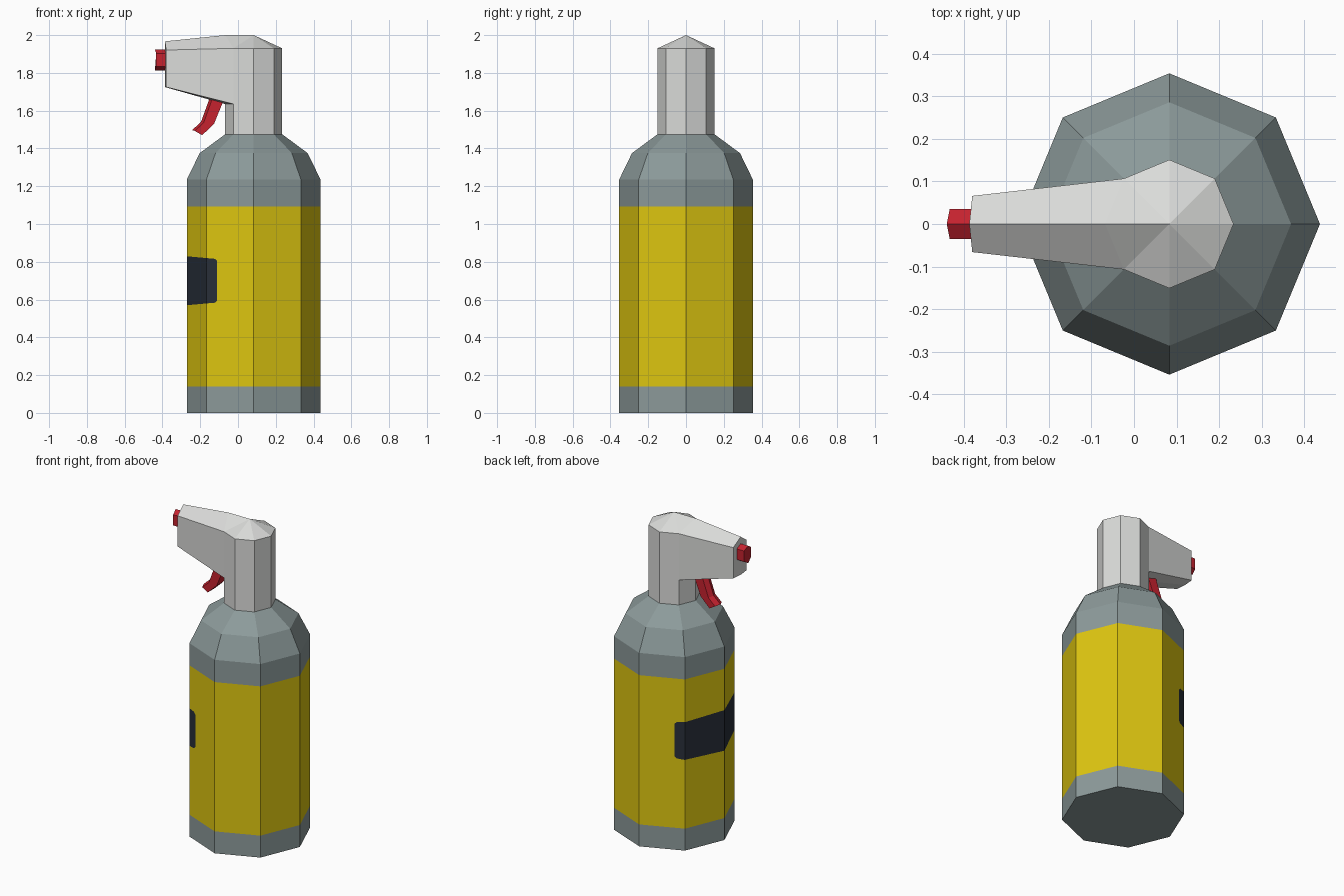
import bpy, bmesh, math
from mathutils import Vector

if "Cube" in bpy.data.objects:
    bpy.data.objects.remove(bpy.data.objects["Cube"])

CX = 0.083  # axis of the bottle


def material(name, srgb):
    m = bpy.data.materials.new(name)
    m.diffuse_color = [(c / 255 / 12.92 if c < 11 else ((c / 255 + 0.055) / 1.055) ** 2.4)
                       for c in srgb] + [1.0]
    m.use_nodes = True
    m.node_tree.nodes["Principled BSDF"].inputs["Base Color"].default_value = m.diffuse_color
    return m


grey = material("bottle grey", (140, 154, 154))
yellow = material("label yellow", (222, 198, 16))
dark = material("dark patch", (40, 47, 57))
light = material("head light grey", (218, 219, 217))
red = material("trigger red", (198, 34, 47))


def finish(bm, name, mats):
    bmesh.ops.recalc_face_normals(bm, faces=bm.faces[:])
    me = bpy.data.meshes.new(name)
    bm.to_mesh(me)
    bm.free()
    for m in mats:
        me.materials.append(m)
    ob = bpy.data.objects.new(name, me)
    bpy.context.collection.objects.link(ob)
    return ob


def ring(bm, r, z, n=8):
    return [bm.verts.new((CX + r * math.cos(2 * math.pi * i / n),
                          r * math.sin(2 * math.pi * i / n), z)) for i in range(n)]


def bridge(bm, a, b, skip=()):
    n = len(a)
    for i in range(n):
        if i not in skip:
            bm.faces.new((a[i], a[(i + 1) % n], b[(i + 1) % n], b[i]))


def loft(name, sections, mat):
    bm = bmesh.new()
    rings = [[bm.verts.new(p) for p in s] for s in sections]
    for a, b in zip(rings, rings[1:]):
        bridge(bm, a, b)
    bm.faces.new(rings[0])
    bm.faces.new(rings[-1])
    return finish(bm, name, [mat])


# Bottle: octagonal lathe with a yellow band and a dark patch on the -x side
bm = bmesh.new()
profile = [(0.354, 0), (0.354, 0.14), (0.354, 1.093), (0.354, 1.235), (0.286, 1.375), (0.151, 1.475)]
rings = [ring(bm, r, z) for r, z in profile]
for a, b in zip(rings, rings[1:]):
    bridge(bm, a, b)
bm.faces.new(rings[0])
bm.faces.new(rings[-1])


def is_band(f):
    return 0.14 < f.calc_center_median().z < 1.093


# patch outline as half-spaces (point, outward normal): end, top, bottom, clipped corners
cuts = [((-0.11, 0, 0), (1, 0, 0)),
        ((-0.271, 0, 0.829), (0.09, 0, 1)), ((-0.271, 0, 0.57), (0.09, 0, -1)),
        ((-0.122, 0, 0.815), (1, 0, 1)), ((-0.122, 0, 0.584), (1, 0, -1))]
for co, no in cuts:
    faces = [f for f in bm.faces if is_band(f) and f.calc_center_median().x < CX]
    geom = faces + list({e for f in faces for e in f.edges}) + list({v for f in faces for v in f.verts})
    bmesh.ops.bisect_plane(bm, geom=geom, plane_co=co, plane_no=no)
for f in bm.faces:
    if is_band(f):
        c = f.calc_center_median()
        inside = all((c - Vector(co)).dot(Vector(no)) < 0 for co, no in cuts)
        f.material_index = 2 if inside else 1
finish(bm, "bottle", [grey, yellow, dark])

# Spray head: octagonal neck with a pointed cap, two faces drawn out into the spout
bm = bmesh.new()
r0, r1, r2 = (ring(bm, 0.151, z) for z in (1.475, 1.635, 1.93))
r2[4].co.z = 2.0
bridge(bm, r0, r1)
bridge(bm, r1, r2, skip=(3, 4))
apex = bm.verts.new((CX, 0, 2.0))
for i in range(8):
    bm.faces.new((r2[i], r2[(i + 1) % 8], apex))
bm.faces.new(r0)
root = [r1[3], r1[4], r1[5], r2[5], r2[4], r2[3]]
tip = [bm.verts.new(p) for p in [(-0.38, 0.066, 1.725), (-0.387, 0, 1.725), (-0.38, -0.066, 1.725),
                                 (-0.38, -0.066, 1.921), (-0.387, 0, 1.967), (-0.38, 0.066, 1.921)]]
bridge(bm, root, tip)
bm.faces.new((tip[0], tip[1], tip[4], tip[5]))
bm.faces.new((tip[1], tip[2], tip[3], tip[4]))
finish(bm, "spray_head", [light])

# Nozzle: short six-sided plug at the end of the spout
hexagon = [(0, 0.055), (0.035, 0.034), (0.035, -0.034), (0, -0.055), (-0.035, -0.034), (-0.035, 0.034)]
loft("nozzle", [[(x + abs(y) * 0.2, y, 1.868 + z) for y, z in hexagon] for x in (-0.37, -0.44)], red)

# Trigger: bent lever with a ridged front
lever = [((-0.138, 1.70), (-0.07, 1.67)), ((-0.196, 1.54), (-0.127, 1.53)), ((-0.243, 1.497), (-0.19, 1.47))]
w = 0.034
loft("trigger", [[(fx, 0, fz), (fx + 0.014, w, fz - 0.004), (bx, w, bz),
                  (bx, -w, bz), (fx + 0.014, -w, fz - 0.004)]
                 for (fx, fz), (bx, bz) in lever], red)
